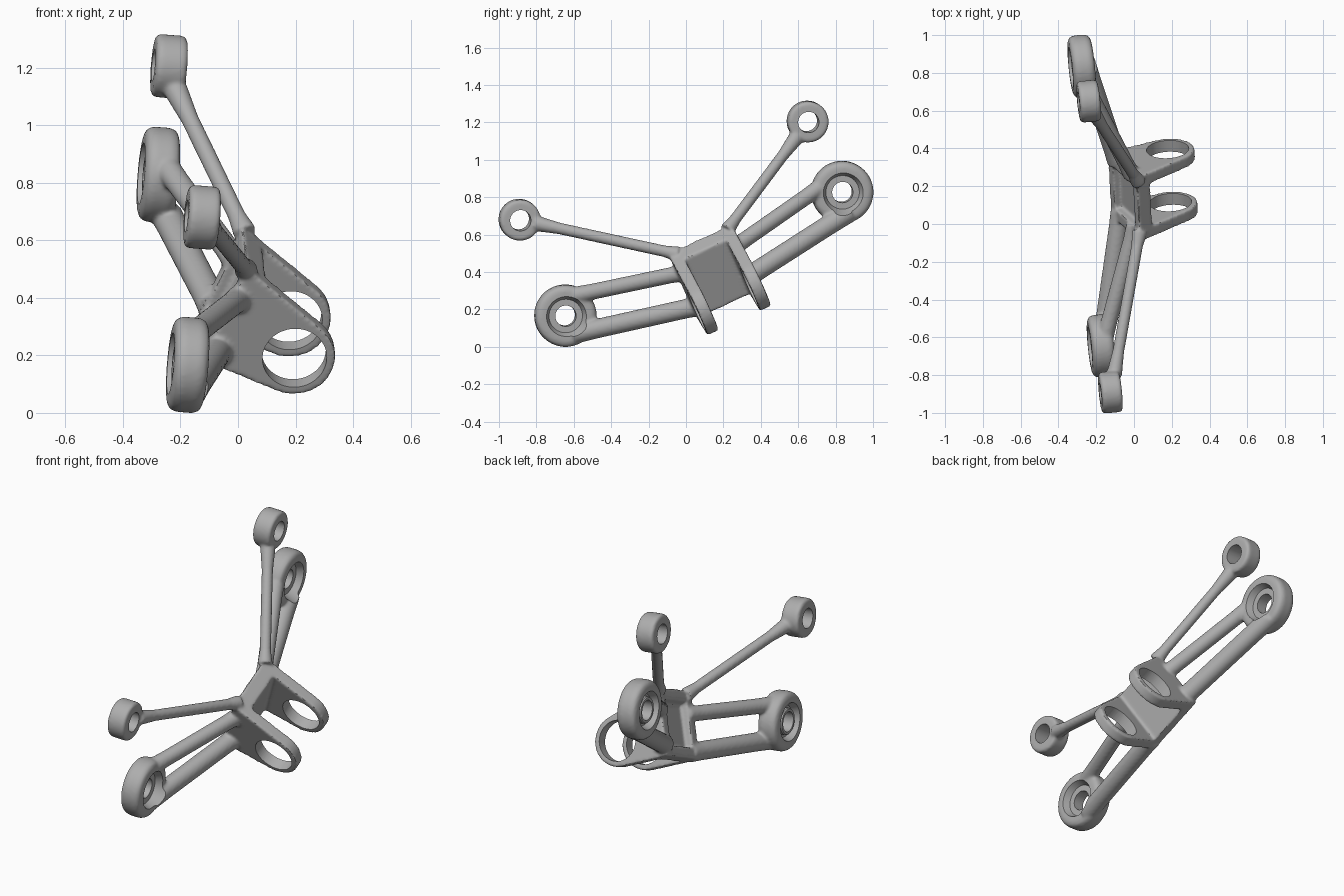
import bpy, bmesh, math
from mathutils import Vector, Matrix

if "Cube" in bpy.data.objects:
    bpy.data.objects.remove(bpy.data.objects["Cube"])

metal = bpy.data.materials.new("grey_metal")
metal.use_nodes = True
GREY = (0.42, 0.42, 0.42, 1)
metal.diffuse_color = GREY
metal.node_tree.nodes["Principled BSDF"].inputs["Base Color"].default_value = GREY

# Body frame: a = outward, b = up the section, u = along the clevis pin
U = Vector((-0.05, 0.905, 0.42)).normalized()
E1 = (Vector((1, 0, 0)) - U * U.x).normalized()
E2 = E1.cross(U)
ORIGIN = Vector((0.1875, 0.225, 0.27))
RING_AXIS = Vector((1, 0.1, -0.08)).normalized()


def body(a, b, u):
    return ORIGIN + E1 * a + E2 * b + U * u


def finish(name, bm):
    bmesh.ops.recalc_face_normals(bm, faces=bm.faces)
    mesh = bpy.data.meshes.new(name)
    bm.to_mesh(mesh)
    bm.free()
    mesh.materials.append(metal)
    ob = bpy.data.objects.new(name, mesh)
    bpy.context.collection.objects.link(ob)
    return ob


def prism(name, outline, u0, u1):
    bm = bmesh.new()
    face = bm.faces.new([bm.verts.new(body(a, b, u0)) for a, b in outline])
    ext = bmesh.ops.extrude_face_region(bm, geom=[face])["geom"]
    verts = [v for v in ext if isinstance(v, bmesh.types.BMVert)]
    bmesh.ops.translate(bm, vec=U * (u1 - u0), verts=verts)
    return finish(name, bm)


def lathe(name, center, axis, profile, closed=False, steps=64):
    """Spin (height, radius) points about an axis."""
    bm = bmesh.new()
    rot = axis.to_track_quat("Z", "Y").to_matrix()
    loops = []
    for h, r in profile:
        loops.append([bm.verts.new(center + rot @ Vector((
            r * math.cos(math.tau * i / steps), r * math.sin(math.tau * i / steps), h)))
            for i in range(steps)])
    pairs = list(zip(loops, loops[1:]))
    if closed:
        pairs.append((loops[-1], loops[0]))
    else:
        bm.faces.new(loops[0])
        bm.faces.new(loops[-1])
    for lo, hi in pairs:
        for i in range(steps):
            j = (i + 1) % steps
            bm.faces.new((lo[i], lo[j], hi[j], hi[i]))
    return finish(name, bm)


def arm(name, start, end, r, flare=1.35):
    start, end = Vector(start), Vector(end)
    n = (end - start).length
    return lathe(name, start, (end - start).normalized(),
                 [(0, r * flare), (0.13, r), (n - 0.08, r), (n, r * flare)], steps=24)


def disc(name, center, radius, half, rim):
    return lathe(name, Vector(center), RING_AXIS,
                 [(-half, radius - rim), (-half + rim * 0.3, radius - rim * 0.3),
                  (-half + rim, radius), (half - rim, radius),
                  (half - rim * 0.3, radius - rim * 0.3), (half, radius - rim)])


def apply_modifiers(ob):
    bpy.context.view_layer.update()
    deps = bpy.context.evaluated_depsgraph_get()
    mesh = bpy.data.meshes.new_from_object(ob.evaluated_get(deps))
    ob.modifiers.clear()
    ob.data = mesh


def cut(ob, cutters):
    for c in cutters:
        c.hide_render = True
        mod = ob.modifiers.new("cut", "BOOLEAN")
        mod.operation, mod.object, mod.solver = "DIFFERENCE", c, "EXACT"
    apply_modifiers(ob)
    for c in cutters:
        bpy.data.objects.remove(c)


# Web between the lugs, pocketed on its back
APEX, BACK_LOW = (-0.165, 0.345), (-0.32, 0.0)
FRONT_LOW, FRONT_TOP = (-0.245, -0.04), (-0.095, 0.28)
web = prism("web", [APEX, BACK_LOW, FRONT_LOW, FRONT_TOP], -0.18, 0.18)
pocket = prism("pocket", [(-0.20, 0.29), (-0.34, -0.01), (-0.36, 0.12), (-0.26, 0.34)],
               -0.12, 0.12)
pocket = prism("pocket_cutter", [(-0.215, 0.315), (-0.325, 0.07), (-0.255, 0.035),
                                 (-0.155, 0.255)], -0.12, 0.12) if not bpy.data.objects.remove(pocket) else None
cut(web, [pocket])
parts = [web]

# Two clevis lugs
arc = [(0.142 * math.cos(math.radians(d)), 0.142 * math.sin(math.radians(d)))
       for d in range(46, -115, -8)]
for side in (-1, 1):
    mid = side * 0.155
    parts.append(prism("lug", [APEX] + arc + [FRONT_LOW, BACK_LOW], mid - 0.033, mid + 0.033))

# Ring ends: centre, radius, half width, edge rounding, bore
small = [(-0.125, -0.89, 0.68), (-0.24, 0.65, 1.205)]
large = [(-0.175, -0.645, 0.167), (-0.277, 0.835, 0.828)]
parts += [disc("small_ring", c, 0.11, 0.055, 0.015) for c in small]
parts += [disc("large_ring", c, 0.166, 0.06, 0.03) for c in large]

# Thin rods from the ridge, paired struts from the web ends
parts += [
    arm("front_rod", (-0.105, -0.80, 0.66), (0.03, -0.04, 0.495), 0.031),
    arm("rear_rod", (-0.215, 0.59, 1.12), (0.025, 0.22, 0.625), 0.031),
    arm("front_upper_strut", (-0.16, -0.62, 0.27), body(-0.19, 0.215, -0.15), 0.043, 1.1),
    arm("front_lower_strut", (-0.165, -0.60, 0.07), body(-0.265, 0.02, -0.15), 0.052, 1.05),
    arm("rear_upper_strut", (-0.26, 0.74, 0.87), body(-0.19, 0.225, 0.15), 0.043, 1.1),
    arm("rear_lower_strut", (-0.265, 0.87, 0.72), body(-0.265, 0.05, 0.15), 0.054, 1.05),
]

# Fuse into one casting with softened joints
bm = bmesh.new()
for p in parts:
    bm.from_mesh(p.data)
    bpy.data.objects.remove(p)
bracket = finish("bracket", bm)
fuse = bracket.modifiers.new("fuse", "REMESH")
fuse.mode, fuse.voxel_size = "VOXEL", 0.008
soften = bracket.modifiers.new("soften", "SMOOTH")
soften.factor, soften.iterations = 0.5, 8
apply_modifiers(bracket)

# Bores and the dished faces of the large rings
cutters = [lathe("bore", Vector(c), RING_AXIS, [(-0.2, 0.056), (0.2, 0.056)])
           for c in small + large]
for c in large:
    for sign in (-1, 1):
        cutters.append(lathe("dish", Vector(c), RING_AXIS,
                             [(sign * 0.022, 0.09), (sign * 0.1, 0.125)]))
for side in (-1, 1):
    cutters.append(lathe("lug_bore", body(0, 0, side * 0.155), U, [(-0.06, 0.112), (0.06, 0.112)]))
cut(bracket, cutters)

# Raised collars inside the back of the large rings
collars = [lathe("ring_collar", Vector(c), RING_AXIS,
                 [(-0.048, 0.056), (-0.048, 0.07), (-0.042, 0.075), (0.015, 0.075), (0.015, 0.056)],
                 closed=True) for c in large]

for ob in [bracket] + collars:
    if not ob.data.materials:
        ob.data.materials.append(metal)
    bpy.ops.object.select_all(action="DESELECT")
    ob.select_set(True)
    bpy.context.view_layer.objects.active = ob
    bpy.ops.object.shade_smooth_by_angle(angle=math.radians(35))
